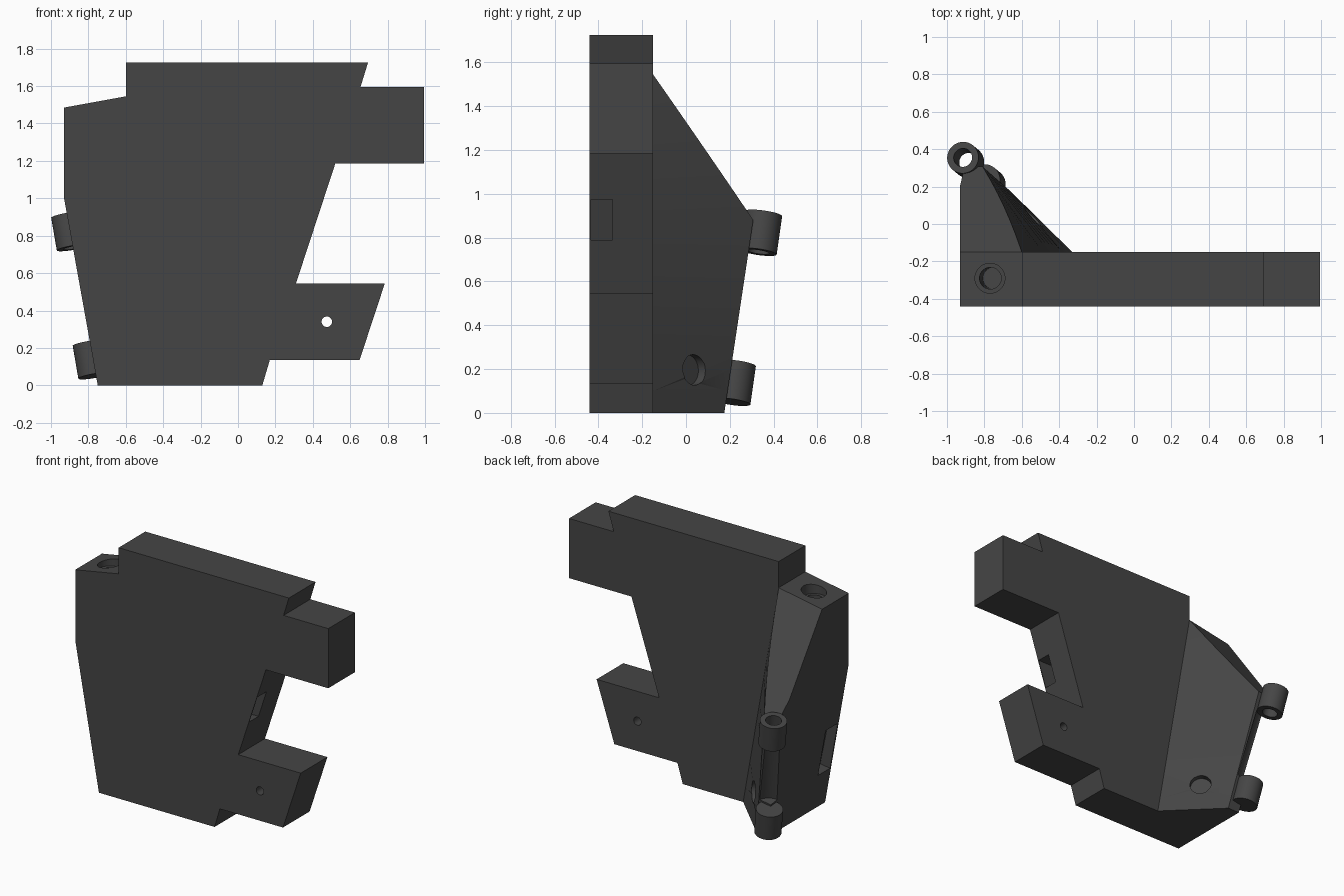
import bpy, bmesh, math
from mathutils import Vector

if "Cube" in bpy.data.objects:
    bpy.data.objects.remove(bpy.data.objects["Cube"])

grey = bpy.data.materials.new("dark_grey")
grey.diffuse_color = (0.06, 0.06, 0.06, 1)
grey.use_nodes = True
grey.node_tree.nodes["Principled BSDF"].inputs["Base Color"].default_value = grey.diffuse_color


def finish(bm, name):
    bmesh.ops.recalc_face_normals(bm, faces=bm.faces)
    me = bpy.data.meshes.new(name)
    bm.to_mesh(me)
    bm.free()
    me.materials.append(grey)
    ob = bpy.data.objects.new(name, me)
    bpy.context.collection.objects.link(ob)
    return ob


def extrude_y(name, pts, y0, y1):
    bm = bmesh.new()
    a = [bm.verts.new((x, y0, z)) for x, z in pts]
    b = [bm.verts.new((x, y1, z)) for x, z in pts]
    n = len(pts)
    bm.faces.new(a)
    bm.faces.new(b[::-1])
    for i in range(n):
        j = (i + 1) % n
        bm.faces.new((a[i], b[i], b[j], a[j]))
    return finish(bm, name)


def rod(name, p, q, r, n=40):
    p, q = Vector(p), Vector(q)
    bm = bmesh.new()
    bmesh.ops.create_cone(bm, cap_ends=True, segments=n, radius1=r, radius2=r, depth=(q - p).length)
    rot = (q - p).to_track_quat('Z', 'Y').to_matrix().to_4x4()
    rot.translation = (p + q) / 2
    bm.transform(rot)
    return finish(bm, name)


def combine(ob, tool, op):
    m = ob.modifiers.new("bool", 'BOOLEAN')
    m.operation, m.solver, m.object = op, 'EXACT', tool
    bpy.context.view_layer.objects.active = ob
    bpy.ops.object.modifier_apply(modifier=m.name)
    bpy.data.objects.remove(tool)


# Flat plate with two mounting tabs
outline = [(-0.75, 0), (0.13, 0), (0.17, 0.135), (0.65, 0.135), (0.785, 0.545),
           (0.31, 0.545), (0.52, 1.185), (0.995, 1.185), (0.995, 1.595), (0.655, 1.595),
           (0.695, 1.725), (-0.6, 1.725), (-0.6, 1.545), (-0.93, 1.485), (-0.93, 1.0)]
body = extrude_y("bracket_body", outline, -0.44, -0.15)

# Leaning buttress lofted behind the left edge
bm = bmesh.new()
rows = []
for i in range(17):
    z = i * 0.1
    xl = max(-0.93, -0.75 - 0.18 * z)
    x1 = max(xl + 0.01, -0.66 - 0.17 * z)
    y1 = 0.175 + 0.15 * z
    sec = [(xl, -0.15), (-0.33 - 0.175 * z, -0.15), (x1, y1), (xl, y1)]
    rows.append([bm.verts.new((x, y, z)) for x, y in sec])
for a, b in zip(rows, rows[1:]):
    for i in range(4):
        j = (i + 1) % 4
        bm.faces.new((a[i], a[j], b[j], b[i]))
bm.faces.new(rows[0])
bm.faces.new(rows[-1])
# Sloped top of the buttress
res = bmesh.ops.bisect_plane(bm, geom=bm.verts[:] + bm.edges[:] + bm.faces[:],
                             plane_co=(-0.93, -0.15, 1.485), plane_no=(-0.182, 1.37, 1),
                             clear_outer=True)
bmesh.ops.holes_fill(bm, edges=[e for e in bm.edges if e.is_boundary], sides=0)
combine(body, finish(bm, "buttress"), 'UNION')

# Clearance groove along the hinge axis
combine(body, rod("groove", (-0.80, 0.24, 0.235), (-0.89, 0.335, 0.73), 0.095), 'DIFFERENCE')

# Hinge barrels
ends = [((-0.77, 0.21, 0.05), (-0.80, 0.235, 0.225)),
        ((-0.885, 0.33, 0.735), (-0.915, 0.355, 0.91))]
for p, q in ends:
    combine(body, rod("barrel", p, q, 0.085), 'UNION')
for p, q in ends:
    p, q = Vector(p), Vector(q)
    d = q - p
    combine(body, rod("pin_hole", p - d * 0.3, q + d * 0.5, 0.05), 'DIFFERENCE')

# Tab screw holes
for x, z in [(0.82, 1.39), (0.475, 0.34)]:
    combine(body, rod("screw_hole", (x, -0.6, z), (x, 0.1, z), 0.028, 24), 'DIFFERENCE')

# Stepped bore in the top shoulder
combine(body, rod("top_recess", (-0.77, -0.29, 1.46), (-0.77, -0.29, 1.7), 0.08), 'DIFFERENCE')
combine(body, rod("top_bore", (-0.75, -0.29, 1.1), (-0.77, -0.29, 1.5), 0.058), 'DIFFERENCE')

# Diagonal bore through the buttress with a counterbore
combine(body, rod("cross_bore", (-0.445, 0.13, 0.2), (-0.90, -0.325, 0.17), 0.042), 'DIFFERENCE')
combine(body, rod("cross_recess", (-0.445, 0.13, 0.2), (-0.568, 0.007, 0.195), 0.07), 'DIFFERENCE')

# Pockets in the sloped right edge and the left side
combine(body, extrude_y("right_pocket", [(0.2, 0.79), (0.6, 0.79), (0.6, 0.975), (0.26, 0.975)],
                        -0.434, -0.335), 'DIFFERENCE')
combine(body, extrude_y("left_pocket", [(-1.0, 0.22), (-0.72, 0.26), (-0.78, 0.56), (-1.0, 0.6)],
                        -0.43, -0.30), 'DIFFERENCE')

bpy.ops.object.select_all(action='DESELECT')
body.select_set(True)
bpy.context.view_layer.objects.active = body
bpy.ops.object.shade_smooth_by_angle(angle=math.radians(25))
